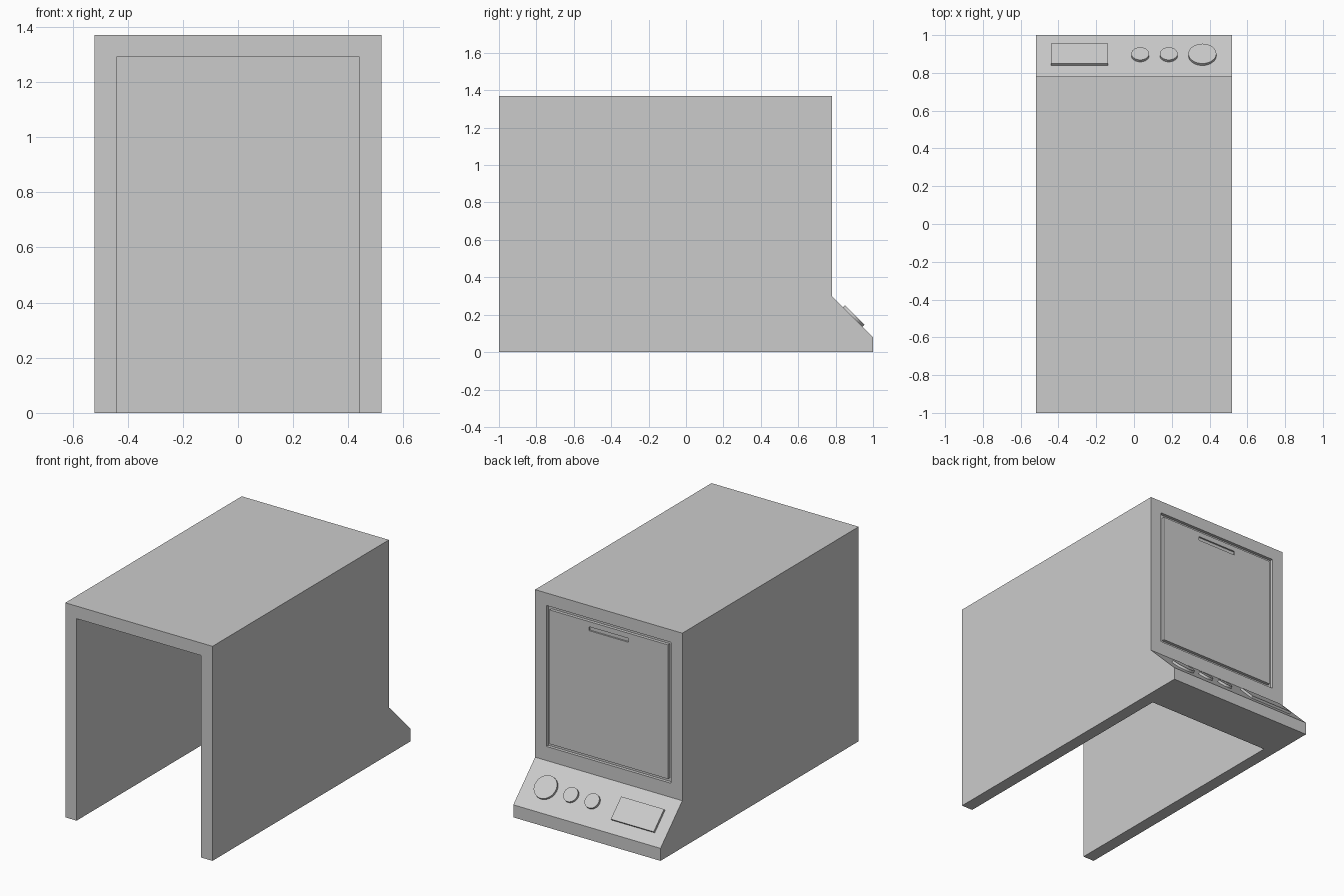
import bpy, bmesh, math
from mathutils import Matrix, Vector

cube = bpy.data.objects.get("Cube")
if cube:
    bpy.data.objects.remove(cube, do_unlink=True)

# Single material
GREY = (0.6, 0.6, 0.6, 1)
grey = bpy.data.materials.new("plain grey")
grey.use_nodes = True
grey.diffuse_color = GREY
grey.node_tree.nodes["Principled BSDF"].inputs["Base Color"].default_value = GREY


def finish(name, bm):
    bmesh.ops.recalc_face_normals(bm, faces=bm.faces)
    mesh = bpy.data.meshes.new(name)
    bm.to_mesh(mesh)
    bm.free()
    mesh.materials.append(grey)
    obj = bpy.data.objects.new(name, mesh)
    bpy.context.collection.objects.link(obj)
    return obj


def box(name, low, high, frame=Matrix()):
    low, high = Vector(low), Vector(high)
    bm = bmesh.new()
    place = frame @ Matrix.Translation((low + high) / 2) @ Matrix.Diagonal((high - low).to_4d())
    bmesh.ops.create_cube(bm, size=1, matrix=place)
    return finish(name, bm)


def carve(target, low, high):
    cutter = box("cutter", low, high)
    cutter.hide_render = True
    mod = target.modifiers.new("carve", "BOOLEAN")
    mod.operation, mod.solver, mod.object = "DIFFERENCE", "EXACT", cutter
    bpy.context.view_layer.objects.active = target
    bpy.ops.object.modifier_apply(modifier=mod.name)
    bpy.data.objects.remove(cutter, do_unlink=True)


# Housing: side profile extruded across the width
HALF, BACK, TOP = 0.52, 0.78, 1.37
profile = [(-1, 0), (1, 0), (1, 0.08), (BACK, 0.30), (BACK, TOP), (-1, TOP)]
bm = bmesh.new()
side = bm.faces.new([bm.verts.new((-HALF, y, z)) for y, z in profile])
ext = bmesh.ops.extrude_face_region(bm, geom=[side])
bmesh.ops.translate(bm, vec=(2 * HALF, 0, 0),
                    verts=[v for v in ext["geom"] if isinstance(v, bmesh.types.BMVert)])
housing = finish("housing", bm)

# Tunnel open at the front and underneath, and the door recess at the back
carve(housing, (-0.44, -1.2, -0.2), (0.44, 0.70, 1.29))
carve(housing, (-0.44, BACK - 0.02, 0.39), (0.44, BACK + 0.1, 1.29))

# Door panel with a gap all round and a finger slot
door = box("door_panel", (-0.418, BACK - 0.02, 0.412), (0.418, BACK, 1.268))
carve(door, (-0.14, BACK - 0.01, 1.21), (0.14, BACK + 0.1, 1.235))

# Controls on the sloped console, in a frame lying on the slope
slope = Matrix.Translation((0, 0.8915, 0.1885)) @ Matrix.Rotation(math.radians(-45), 4, "X")
RAISE = 0.015
box("display", (-0.44, -0.074, -0.005), (-0.137, 0.074, RAISE), slope)

for name, x, radius in (("small_knob_inner", 0.033, 0.047),
                        ("small_knob_outer", 0.184, 0.047),
                        ("large_knob", 0.362, 0.074)):
    bm = bmesh.new()
    bmesh.ops.create_cone(bm, cap_ends=True, segments=32, radius1=radius, radius2=radius,
                          depth=RAISE + 0.005,
                          matrix=slope @ Matrix.Translation((x, 0, RAISE / 2 - 0.0025)))
    finish(name, bm)
